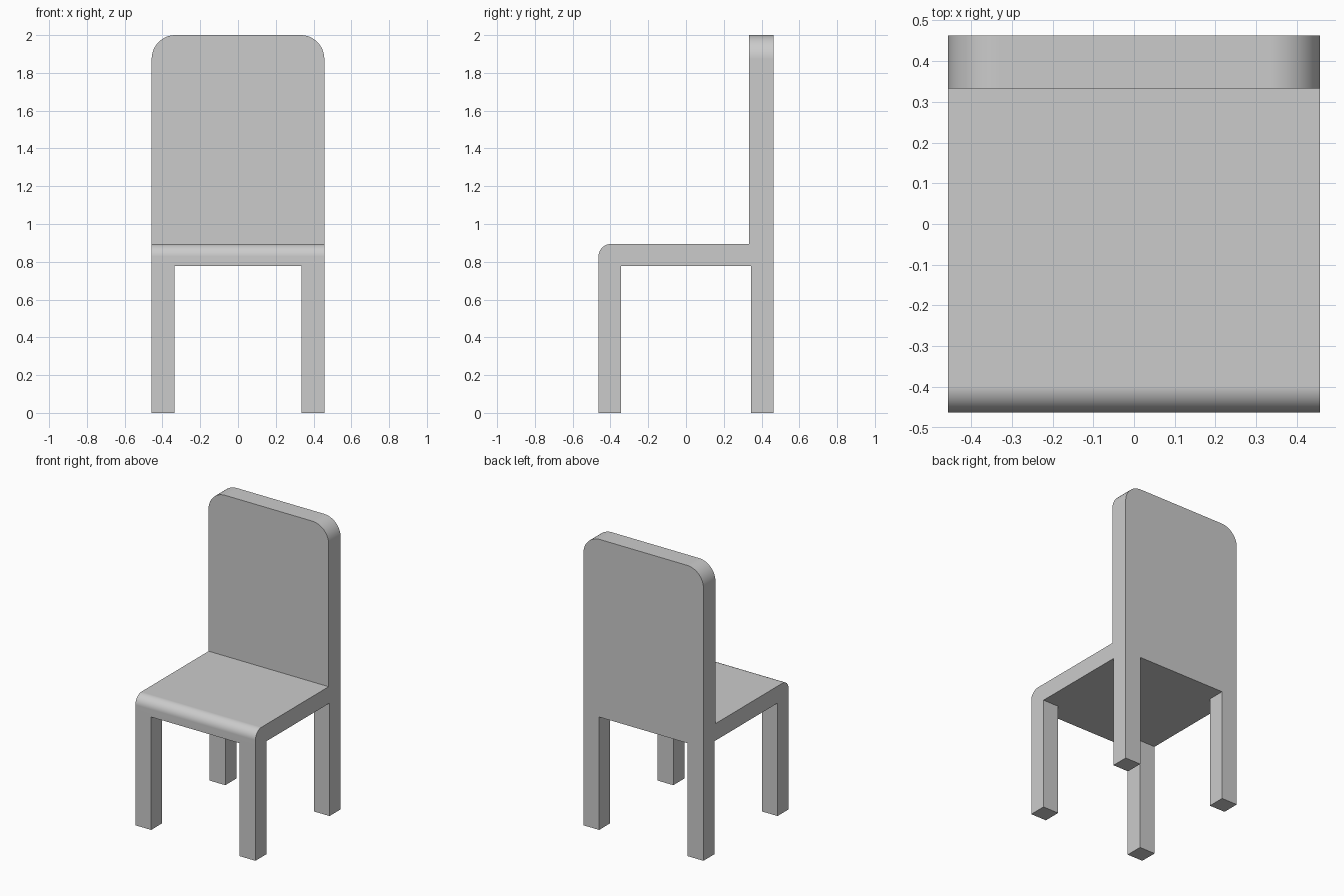
import bpy, bmesh, math

if "Cube" in bpy.data.objects:
    bpy.data.objects.remove(bpy.data.objects["Cube"])

HALF_W, HALF_D = 0.457, 0.463
SEAT_LOW, SEAT_TOP, TOP = 0.777, 0.894, 2.0
LEG = 0.12


def block(name, low, high, round_edge=None, radius=0.0):
    """Box between two corners; edges whose midpoint passes round_edge are rounded."""
    bm = bmesh.new()
    bmesh.ops.create_cube(bm, size=1)
    for v in bm.verts:
        v.co = [(a + b) / 2 + c * (b - a) for a, b, c in zip(low, high, v.co)]
    if round_edge:
        edges = [e for e in bm.edges
                 if round_edge((e.verts[0].co + e.verts[1].co) / 2)]
        bmesh.ops.bevel(bm, geom=edges, offset=radius, segments=12,
                        profile=0.5, affect='EDGES')
    mesh = bpy.data.meshes.new(name)
    bm.to_mesh(mesh)
    bm.free()
    obj = bpy.data.objects.new(name, mesh)
    bpy.context.collection.objects.link(obj)
    if round_edge:
        bpy.ops.object.select_all(action='DESELECT')
        obj.select_set(True)
        bpy.context.view_layer.objects.active = obj
        bpy.ops.object.shade_smooth_by_angle(angle=math.radians(30))
        weighted = obj.modifiers.new("even_shading", 'WEIGHTED_NORMAL')
        weighted.keep_sharp = True
    return obj


# Seat slab with a rounded upper front edge
block("seat", (-HALF_W, -HALF_D, SEAT_LOW), (HALF_W, HALF_D, SEAT_TOP),
      lambda m: m.y < -HALF_D + 1e-4 and m.z > SEAT_TOP - 1e-4, 0.065)

# Backrest with two rounded upper corners
block("backrest", (-HALF_W, 0.333, SEAT_TOP), (HALF_W, HALF_D, TOP),
      lambda m: abs(m.x) > HALF_W - 1e-4 and m.z > TOP - 1e-4, 0.125)

# Four square legs, flush with the seat corners
for y_name, y0 in (("front", -HALF_D), ("back", HALF_D - LEG)):
    for x_name, x0 in (("left", -HALF_W), ("right", HALF_W - LEG)):
        block(f"{y_name}_leg_{x_name}", (x0, y0, 0),
              (x0 + LEG, y0 + LEG, SEAT_LOW))
